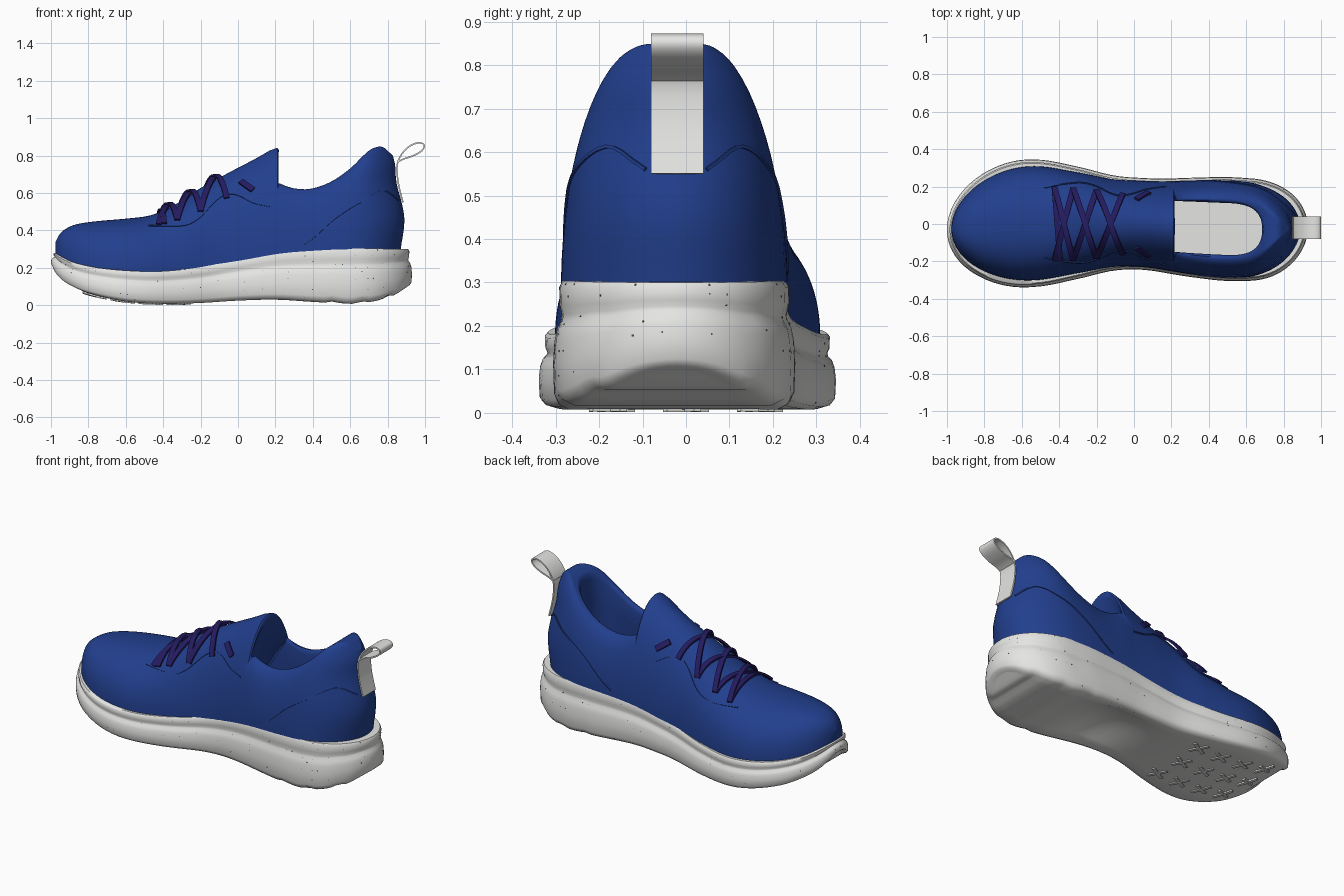
import bpy, bmesh, math, random
from mathutils import Vector

if "Cube" in bpy.data.objects:
    bpy.data.objects.remove(bpy.data.objects["Cube"])

random.seed(4)
PI = math.pi

def mat(name, c):
    m = bpy.data.materials.new(name)
    m.diffuse_color = (*c, 1)
    m.use_nodes = True
    m.node_tree.nodes["Principled BSDF"].inputs["Base Color"].default_value = m.diffuse_color
    return m

BLUE = mat("blue_knit", (0.016, 0.05, 0.27))
GREY = mat("light_grey_foam", (0.78, 0.78, 0.77))
LACE = mat("dark_purple_lace", (0.017, 0.011, 0.115))
DARK = mat("dark_speckle", (0.1, 0.1, 0.1))

def spl(k, x):
    """Smooth curve through the (x, value) keys."""
    x = min(max(x, k[0][0]), k[-1][0])
    i = 0
    while i < len(k) - 2 and x > k[i + 1][0]:
        i += 1
    def slope(j):
        a, b = k[max(j - 1, 0)], k[min(j + 1, len(k) - 1)]
        return (b[1] - a[1]) / (b[0] - a[0])
    h = k[i + 1][0] - k[i][0]
    t = (x - k[i][0]) / h
    return ((2*t**3 - 3*t*t + 1) * k[i][1] + (t**3 - 2*t*t + t) * h * slope(i)
            + (3*t*t - 2*t**3) * k[i + 1][1] + (t**3 - t*t) * h * slope(i + 1))

def finish(name, bm, material, angle=40):
    bmesh.ops.remove_doubles(bm, verts=bm.verts, dist=1e-4)
    bmesh.ops.recalc_face_normals(bm, faces=bm.faces)
    me = bpy.data.meshes.new(name)
    bm.to_mesh(me)
    bm.free()
    me.materials.append(material)
    ob = bpy.data.objects.new(name, me)
    bpy.context.collection.objects.link(ob)
    bpy.ops.object.select_all(action='DESELECT')
    ob.select_set(True)
    bpy.context.view_layer.objects.active = ob
    bpy.ops.object.shade_smooth_by_angle(angle=math.radians(angle))
    return ob

def grid(bm, rows):
    vs = [[bm.verts.new(p) for p in r] for r in rows]
    for a, b in zip(vs, vs[1:]):
        for j in range(len(a) - 1):
            bm.faces.new((a[j], a[j + 1], b[j + 1], b[j]))

def ribbons(name, strips, w, t, material):
    """Flat bands; each strip is a list of (point, normal)."""
    bm = bmesh.new()
    for s in strips:
        rings = []
        for i, (p, n) in enumerate(s):
            d = s[min(i + 1, len(s) - 1)][0] - s[max(i - 1, 0)][0]
            side = d.cross(n).normalized() * w
            up = n.normalized() * t
            rings.append([bm.verts.new(p + q) for q in (side + up, up - side, -side - up, side - up)])
        for a, b in zip(rings, rings[1:]):
            for j in range(4):
                bm.faces.new((a[j], a[(j + 1) % 4], b[(j + 1) % 4], b[j]))
        bm.faces.new(rings[0])
        bm.faces.new(rings[-1])
    return finish(name, bm, material)

# Shared plan shape and height curves
YC = [(-1, -.03), (-.8, -.01), (-.5, .005), (0, .003), (.2, -.012), (.45, -.025), (.7, -.03), (.93, -.02)]
HW = [(-1, .338), (-.52, .34), (-.3, .3), (-.1, .253), (.08, .246), (.3, .265), (.5, .278), (.7, .27), (.93, .264)]
TOP = [(-1, .28), (-.9, .232), (-.75, .2), (-.55, .183), (-.4, .182), (-.2, .203), (0, .245), (.2, .284), (.4, .3), (.6, .304), (.93, .3)]
BOT = [(-1, .21), (-.97, .15), (-.9, .1), (-.8, .06), (-.6, .02), (-.4, .008), (-.2, .012), (0, .025), (.2, .03), (.4, .018), (.6, .008), (.7, .015), (.85, .05), (.93, .1)]

def half(x, x0, x1, margin=0):
    u = max(0, (x0 + .45 - x) / .45, (x - x1 + .3) / .3)
    return (spl(HW, x) - margin) * math.sqrt(max(0, 1 - u * u))

# Sole: rings stacked from bottom to top, stepping in to a narrower lip
N = 128
bm = bmesh.new()
base = []
for i in range(N):
    p = 2 * PI * i / N
    x = -.035 - .965 * math.cos(p)
    base.append((x, spl(YC, x) + (1 if i < N / 2 else -1) * half(x, -1, .93)))

def bottom(x):
    wave = .009 * max(0, math.sin(x * 40)) if .4 < x < .85 else 0
    return spl(BOT, x) + wave

def ring(f, off):
    out = []
    for i, (x, y) in enumerate(base):
        a, b = base[i - 1], base[(i + 1) % N]
        n = Vector((a[1] - b[1], b[0] - a[0])).normalized() * off
        zb = bottom(x)
        out.append(Vector((x + n.x, y + n.y, zb + (spl(TOP, x) - zb) * f)))
    return out

levels = [(0, -.035), (.04, -.012), (.12, -.002), (.35, 0), (.52, -.003), (.62, -.009),
          (.68, -.018), (.73, -.02), (.8, -.015), (.95, -.014), (1, -.021)]
rings = [ring(f, o) for f, o in levels]
grid(bm, [r + [r[0]] for r in rings])
for r, arch in ((rings[0], .06), (rings[-1], 0)):
    rows = []
    for i in range(N // 2 + 1):
        a, b = r[i], r[-i % N]
        row = [a.lerp(b, j / 8) for j in range(9)]
        for j, q in enumerate(row):
            q.z += arch * math.exp(-((q.x - .22) / .2) ** 2) * (1 - (j / 4 - 1) ** 2)
        rows.append(row)
    grid(bm, rows)
sole = finish("sole", bm, GREY, 50)

# Tread lugs: crosses under the forefoot
lugs = []
for x in (-.78, -.63, -.48, -.33):
    for y in (-.17, 0, .17):
        for a in (.5, .5 + PI / 2):
            d = Vector((math.cos(a), math.sin(a), 0)) * .055
            c = Vector((x + .15 * abs(y), y, 0))
            lugs.append([(Vector((q.x, q.y, spl(BOT, q.x))), Vector((0, 0, -1))) for q in (c - d, c, c + d)])
ribbons("tread_lugs", lugs, .009, .006, GREY)

# Speckles on the side of the sole
spots = []
walls = [p for p in sole.data.polygons if abs(p.normal.z) < .6]
for p in random.sample(walls, 90):
    t = p.normal.cross(Vector((0, 0, 1))).normalized() * .002
    spots.append([(p.center - t, p.normal.copy()), (p.center + t, p.normal.copy())])
ribbons("sole_speckles", spots, .002, .001, DARK)

# Upper: arched sections along x, split open at the collar, heel leaning forward
VAMP = [(-.975, .34), (-.95, .385), (-.9, .42), (-.85, .436), (-.75, .45), (-.6, .463), (-.47, .48), (-.38, .515),
        (-.3, .56), (-.2, .627), (-.1, .682), (0, .735), (.1, .787), (.18, .833), (.21, .842)]
COLLAR = [(.21, .66), (.24, .643), (.3, .625), (.36, .62), (.42, .63), (.5, .662), (.6, .725), (.7, .797), (.78, .838), (.85, .845), (.89, .80)]
LEAN = [(.2, -.03), (.3, -.02), (.45, 0), (.55, -.015), (.62, -.035), (.68, -.046), (.75, -.05), (.845, -.075)]
NEXP = [(-.98, 2.4), (-.5, 2.3), (0, 2), (.21, 2)]
SHOULDER = [(.45, .59), (.6, .57), (.75, .5), (.89, .35)]

def section(x):
    front = x < .215
    hw = half(x, -.976, .89, spl([(-1, .036), (-.4, .034), (0, .016), (.3, .016), (.9, .022)], x))
    yo = 0 if front else min(.155, hw * spl(SHOULDER, x))
    return (spl(YC, x), hw, yo, spl(TOP, x) - .02,
            spl(VAMP if front else COLLAR, x), spl(NEXP, x) if front else 2)

def rim(x):
    """Half width of the collar opening."""
    return .155 * max(0, 1 - max(0, (x - .45) / .3) ** 2.4) ** (1 / 2.4) if x < .7499 else 0

def lean(x, z):
    u = min(max((x - .5) / .38, 0), 1)
    return x + spl(LEAN, z) * u * u * (3 - 2 * u)

def arc(x, a, side):
    yc, hw, yo, zb, h, n = section(x)
    c, s = max(0, math.cos(a)) ** (2 / n), max(0, math.sin(a)) ** (2 / n)
    z = zb + (h - zb) * s
    return Vector((lean(x, z), yc + side * (yo + (hw - yo) * c), z))

M, K, R, A1 = 18, 12, 6, .73

def collar_row(x, side):
    row = [arc(x, PI / 2 * j / M, side) for j in range(M + 1)]
    yc, hw, yo, zb, h, n = section(x)
    w = min(rim(x), yo)
    return row + [Vector((row[-1].x, yc + side * (yo + (w - yo) * j / R), h)) for j in range(1, R + 1)]

front_x = [-.976 + 1.186 * (1 - math.cos(i / 44 * PI / 2)) for i in range(45)]
open_x = [.225 + .525 * math.sin(i / 24 * PI / 2) for i in range(25)]
heel_x = [.75 + .14 * math.sin(i / 14 * PI / 2) for i in range(1, 15)]
bm = bmesh.new()
for side in (1, -1):
    rows = [[arc(x, A1 * min(j, M) / M, side) for j in range(M + R + 1)] for x in front_x]
    grid(bm, rows + [collar_row(x, side) for x in open_x + heel_x])
    grid(bm, [[arc(x, A1 + (PI / 2 - A1) * j / K, side) for j in range(K + 1)] for x in front_x])
bmesh.ops.remove_doubles(bm, verts=bm.verts, dist=1e-4)
# Lining: the collar edge rolled inward and down to the footbed
edges = [e for e in bm.edges if e.is_boundary and min(v.co.z for v in e.verts) > .5]
for inward, f, back in ((.008, .02, 0), (.006, .06, .012), (-.004, .3, .07), (-.01, .5, .06), (-.01, 1, .06)):
    geo = bmesh.ops.extrude_edge_only(bm, edges=edges)["geom"]
    for v in [g for g in geo if isinstance(g, bmesh.types.BMVert)]:
        d = Vector((.47 - v.co.x, -.012 - v.co.y, 0)).normalized() * inward
        d.x -= back * min(max((.35 - v.co.x) / .14, 0), 1)
        d.z = (.3 - v.co.z) * f
        v.co += d
    edges = [g for g in geo if isinstance(g, bmesh.types.BMEdge) and g.is_boundary]
finish("upper", bm, BLUE, 50)

# Insole
bm = bmesh.new()
pw = lambda v: math.copysign(abs(v) ** .7, v)
bm.faces.new([bm.verts.new((.34 + .45 * pw(math.cos(i * PI / 32)), -.018 + .19 * pw(math.sin(i * PI / 32)), .325))
              for i in range(64)])
finish("insole", bm, GREY)

def on_upper(x, side=1, z=None, y=None, lift=0):
    """Point and normal on the upper, from a height z or a width y."""
    yc, hw, yo, zb, h, n = section(x)
    if z is not None:
        r = min(max((z - zb) / (h - zb), 0), 1)
        y = yc + side * (yo + (hw - yo) * (1 - r ** n) ** (1 / n))
    else:
        z = zb + (h - zb) * max(0, 1 - min(1, abs(y - yc) / hw) ** n) ** (1 / n)
    nor = Vector((0, (y - yc) / hw ** 2, (z - zb) / (h - zb) ** 2)).normalized()
    if x > .6:
        nor = (nor + Vector(((x - .6) * 4, 0, 0))).normalized()
    return Vector((lean(x, z), y, z)) + nor * lift, nor

# Laces: crossing pairs between the eyelets
eyes = [(-.425, .19), (-.325, .185), (-.2, .175), (-.06, .155)]
strips = []
for i, (a, b) in enumerate(zip(eyes, eyes[1:])):
    for side in (1, -1):
        s = []
        for j in range(17):
            t = j / 16
            x, y = a[0] + (b[0] - a[0]) * t, side * (a[1] + (-b[1] - a[1]) * t)
            s.append(on_upper(x, y=y, lift=.008 + (.018 if side > 0 else .008) * math.sin(PI * t)))
        strips.append(s)
strips.append([on_upper(-.425 + .03 * j / 16, y=.19 - .38 * j / 16, lift=.009) for j in range(17)])
ribbons("laces", strips, .015, .006, LACE)

# Lace ends tucked through the top eyelets
ribbons("lace_tabs", [[on_upper(.015 + .065 * j / 4, s, z=.66 - .045 * j / 4, lift=.006) for j in range(5)]
                      for s in (1, -1)], .016, .007, LACE)

# Stitched seams: eyelet panel and heel panel
EYE = [(-.48, .425), (-.36, .425), (-.27, .432), (-.2, .475), (-.13, .55), (-.07, .592), (0, .59), (.08, .55), (.17, .53)]
HEEL = [(.34, .32), (.4, .36), (.5, .45), (.6, .52), (.7, .57), (.8, .612), (.84, .6), (.875, .56)]
seams = []
for keys in (EYE, HEEL):
    for s in (1, -1):
        xs = [keys[0][0] + (keys[-1][0] - keys[0][0]) * j / 30 for j in range(31)]
        seams.append([on_upper(x, s, z=spl(keys, x), lift=.002) for x in xs])
ribbons("seams", seams, .004, .003, BLUE)

# Pull tab: strip up the heel folded into a loop
path = [(.882, .55), (.864, .62), (.853, .68), (.851, .75), (.872, .803), (.91, .845), (.955, .867), (.988, .864),
        (.995, .845), (.975, .82), (.93, .797), (.885, .782), (.852, .765)]
pts = [Vector((spl([(i, p[0]) for i, p in enumerate(path)], j / 4), -.02,
               spl([(i, p[1]) for i, p in enumerate(path)], j / 4))) for j in range(4 * len(path) - 3)]
tab = []
for i, p in enumerate(pts):
    d = pts[min(i + 1, len(pts) - 1)] - pts[max(i - 1, 0)]
    tab.append((p, Vector((d.z, 0, -d.x))))
ribbons("pull_tab", [tab], .06, .004, GREY)
